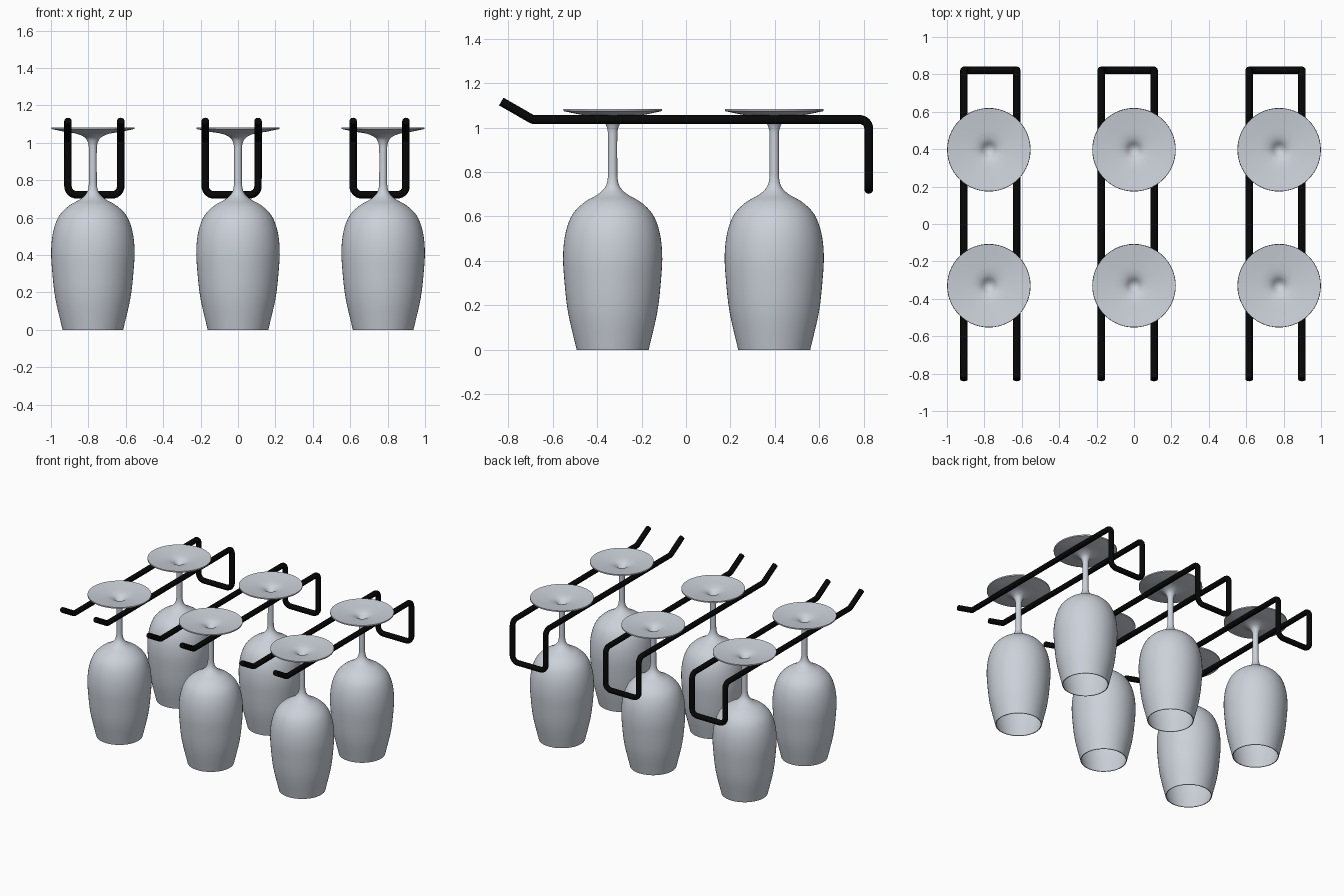
import bpy, bmesh, math
from mathutils import Vector

if "Cube" in bpy.data.objects:
    bpy.data.objects.remove(bpy.data.objects["Cube"])

SEG = 56


def smooth_path(pts, n=4):
    """Catmull-Rom curve through 2D points."""
    p = [Vector(q) for q in pts]
    p = [2 * p[0] - p[1]] + p + [2 * p[-1] - p[-2]]
    out = []
    for a, b, c, d in zip(p, p[1:], p[2:], p[3:]):
        for i in range(n):
            t = i / n
            out.append(0.5 * (2 * b + (c - a) * t + (2 * a - 5 * b + 4 * c - d) * t ** 2
                              + (3 * b - a - 3 * c + d) * t ** 3))
    return out + [p[-2]]


def fillet(pts, radii, n=6):
    """Round the inner corners of a 3D polyline."""
    p = [Vector(q) for q in pts]
    out = [p[0]]
    for a, b, c, r in zip(p, p[1:], p[2:], radii):
        u, v = (a - b).normalized(), (c - b).normalized()
        half = u.angle(v) / 2
        d = r / math.tan(half)
        centre = b + (u + v).normalized() * (r / math.sin(half))
        s, e = b + u * d - centre, b + v * d - centre
        for i in range(n + 1):
            out.append(centre + s.lerp(e, i / n).normalized() * r)
    return out + [p[-1]]


def lathe_mesh(name, profile):
    bm = bmesh.new()
    rings = []
    for r, z in profile:
        if r < 1e-4:
            rings.append([bm.verts.new((0, 0, z))])
        else:
            rings.append([bm.verts.new((r * math.cos(2 * math.pi * k / SEG),
                                        r * math.sin(2 * math.pi * k / SEG), z))
                          for k in range(SEG)])
    for a, b in zip(rings, rings[1:]):
        for k in range(SEG):
            j = (k + 1) % SEG
            if len(a) == 1:
                bm.faces.new((a[0], b[j], b[k]))
            elif len(b) == 1:
                bm.faces.new((a[k], a[j], b[0]))
            else:
                bm.faces.new((a[k], a[j], b[j], b[k]))
    bmesh.ops.recalc_face_normals(bm, faces=bm.faces)
    me = bpy.data.meshes.new(name)
    bm.to_mesh(me)
    bm.free()
    return me


def material(name, rgb):
    m = bpy.data.materials.new(name)
    m.diffuse_color = (*rgb, 1)
    m.use_nodes = True
    m.node_tree.nodes["Principled BSDF"].inputs["Base Color"].default_value = m.diffuse_color
    return m


def select_only(ob):
    bpy.ops.object.select_all(action='DESELECT')
    ob.select_set(True)
    bpy.context.view_layer.objects.active = ob


def shade(ob):
    select_only(ob)
    bpy.ops.object.shade_smooth_by_angle(angle=math.radians(40))


# Upside-down glass profile: bowl interior, bowl/stem exterior, foot top
inner = smooth_path([(0, 0.68), (0.06, 0.674), (0.118, 0.652), (0.171, 0.6), (0.204, 0.525),
                     (0.217, 0.43), (0.212, 0.32), (0.195, 0.17), (0.156, 0)])
outer = smooth_path([(0.162, 0), (0.201, 0.17), (0.218, 0.32), (0.223, 0.43), (0.211, 0.53),
                     (0.18, 0.61), (0.127, 0.664), (0.07, 0.697), (0.036, 0.728), (0.023, 0.765),
                     (0.021, 0.82), (0.021, 0.96), (0.026, 1.0), (0.043, 1.028),
                     (0.085, 1.048), (0.15, 1.059), (0.222, 1.074)])
foot = smooth_path([(0.222, 1.083), (0.15, 1.073), (0.085, 1.064), (0.05, 1.053),
                    (0.025, 1.035), (0.01, 1.028), (0, 1.027)])
glass_mesh = lathe_mesh("wine_glass", inner + outer + foot)
glass_mesh.materials.append(material("pale_glass", (0.6, 0.64, 0.7)))

# Six hanging glasses
for i, x in enumerate((-0.776, 0, 0.776)):
    for row, y in (("front", -0.33), ("back", 0.397)):
        g = bpy.data.objects.new(f"wine_glass_{row}_{i + 1}", glass_mesh)
        g.location = (x, y, 0)
        bpy.context.collection.objects.link(g)
        if i == 0 and row == "front":
            shade(g)

# Black wire hangers
black = material("black_metal", (0.002, 0.002, 0.002))
W = 0.141
half = [(-W, -0.831, 1.117), (-W, -0.69, 1.036), (-W, 0.822, 1.036), (-W, 0.822, 0.722)]
path = fillet(half + [(-x, y, z) for x, y, z in reversed(half)],
              [0.03, 0.04, 0.045, 0.045, 0.04, 0.03])
for i, x in enumerate((-0.768, -0.034, 0.757)):
    cu = bpy.data.curves.new("hanger_rail", 'CURVE')
    cu.dimensions = '3D'
    cu.bevel_depth = 0.02
    cu.bevel_resolution = 4
    cu.use_fill_caps = True
    sp = cu.splines.new('POLY')
    sp.points.add(len(path) - 1)
    for pt, co in zip(sp.points, path):
        pt.co = (*co, 1)
    ob = bpy.data.objects.new(f"hanger_rail_{i + 1}", cu)
    ob.location = (x, 0, 0)
    bpy.context.collection.objects.link(ob)
    select_only(ob)
    bpy.ops.object.convert(target='MESH')
    ob = bpy.context.object
    ob.data.materials.clear()
    ob.data.materials.append(black)
    shade(ob)
